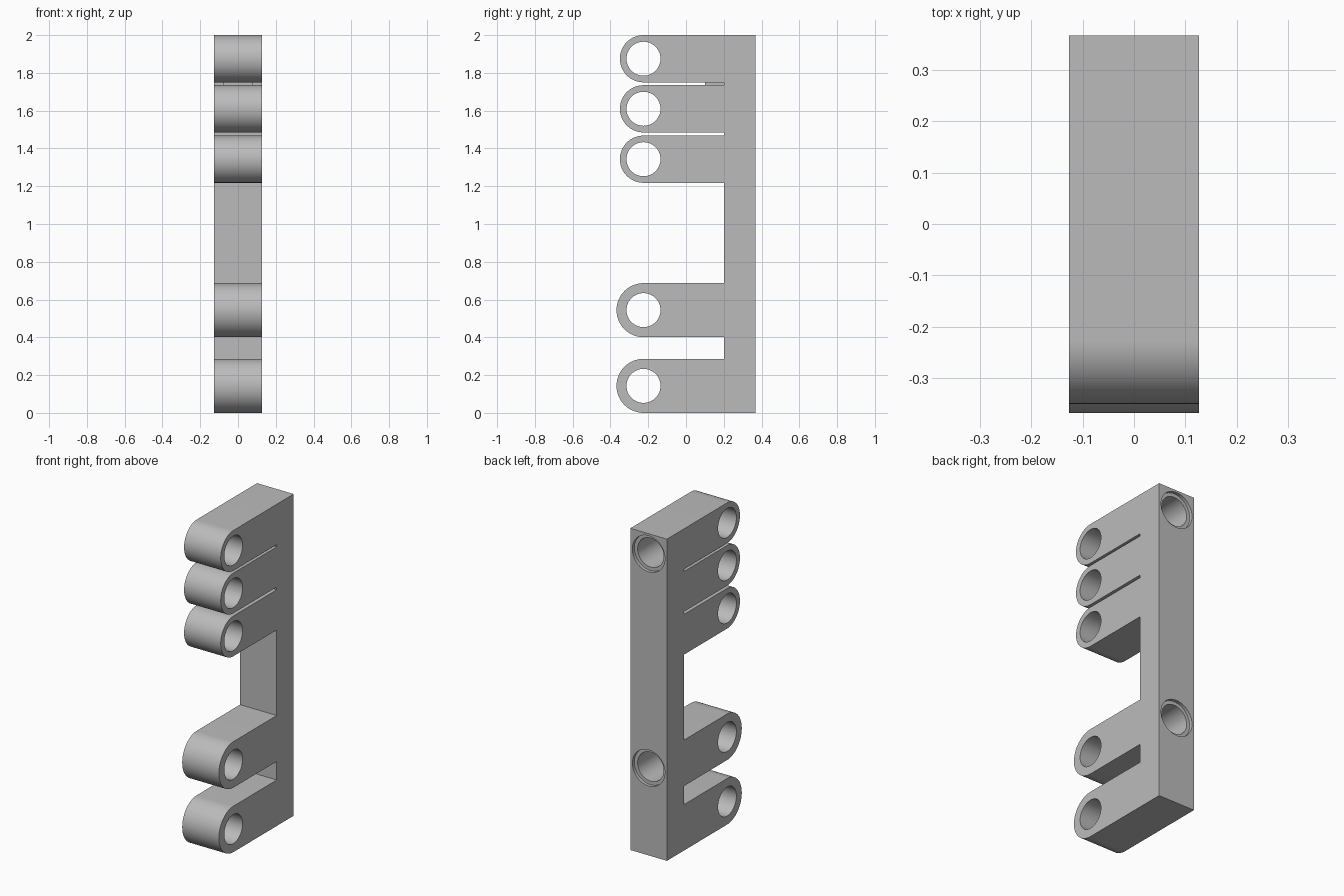
import bpy, bmesh, math
from mathutils import Matrix

if "Cube" in bpy.data.objects:
    bpy.data.objects.remove(bpy.data.objects["Cube"], do_unlink=True)

grey = bpy.data.materials.new("plain grey")
grey.use_nodes = True
colour = (0.5, 0.5, 0.5, 1)
grey.diffuse_color = colour
grey.node_tree.nodes["Principled BSDF"].inputs["Base Color"].default_value = colour

HALF, BACK, SPINE, PIVOT = 0.126, 0.367, 0.2, -0.225
# height of centre and end radius of each arm, bottom to top
ARMS = [(0.143, 0.143), (0.544, 0.143), (1.343, 0.125), (1.61, 0.125), (1.875, 0.125)]
STEPS = 32


def make_object(name, bm):
    bmesh.ops.recalc_face_normals(bm, faces=bm.faces)
    mesh = bpy.data.meshes.new(name)
    bm.to_mesh(mesh)
    bm.free()
    mesh.materials.append(grey)
    obj = bpy.data.objects.new(name, mesh)
    bpy.context.collection.objects.link(obj)
    return obj


def cut_cylinder(target, axis, centre, radius, length):
    bm = bmesh.new()
    turn = Matrix.Rotation(math.pi / 2, 4, "Y" if axis == "X" else "X")
    bmesh.ops.create_cone(bm, cap_ends=True, segments=64, radius1=radius, radius2=radius,
                          depth=length, matrix=Matrix.Translation(centre) @ turn)
    cutter = make_object("hole_cutter", bm)
    cutter.hide_render = True
    mod = target.modifiers.new("hole", "BOOLEAN")
    mod.operation, mod.solver, mod.object = "DIFFERENCE", "EXACT", cutter
    bpy.context.view_layer.objects.active = target
    bpy.ops.object.modifier_apply(modifier=mod.name)
    bpy.data.objects.remove(cutter, do_unlink=True)


# Comb-shaped bracket: side outline with rounded arm ends, extruded across x
outline = [(BACK, 2), (BACK, 0)]
for i, (z, r) in enumerate(ARMS):
    if i > 0:
        outline.append((SPINE, z - r))
    for s in range(STEPS + 1):
        a = math.pi * s / STEPS
        outline.append((PIVOT - r * math.sin(a), z - r * math.cos(a)))
    if i < len(ARMS) - 1:
        outline.append((SPINE, z + r))
bm = bmesh.new()
side = bm.faces.new([bm.verts.new((-HALF, y, z)) for y, z in outline])
sweep = bmesh.ops.extrude_face_region(bm, geom=[side])
bmesh.ops.translate(bm, vec=(2 * HALF, 0, 0),
                    verts=[v for v in sweep["geom"] if isinstance(v, bmesh.types.BMVert)])
bracket = make_object("bracket", bm)

# Pivot holes through the arm ends
for z, r in ARMS:
    cut_cylinder(bracket, "X", (0, PIVOT, z), 0.09, 1)

# Stepped blind mounting holes in the back
for i in (1, 4):
    z = ARMS[i][0]
    cut_cylinder(bracket, "Y", (0, BACK, z), 0.09, 0.5)
    cut_cylinder(bracket, "Y", (0, BACK, z), 0.112, 0.04)

bpy.ops.object.select_all(action="DESELECT")
bracket.select_set(True)
bpy.context.view_layer.objects.active = bracket
bpy.ops.object.shade_smooth_by_angle(angle=math.radians(30))

# Small web bridging the inner end of the top slit
bm = bmesh.new()
bmesh.ops.create_cube(bm, size=1, matrix=Matrix.Translation((0, 0.15, 1.7425))
                      @ Matrix.Diagonal((0.16, 0.1, 0.015, 1)))
make_object("slit_web", bm)
